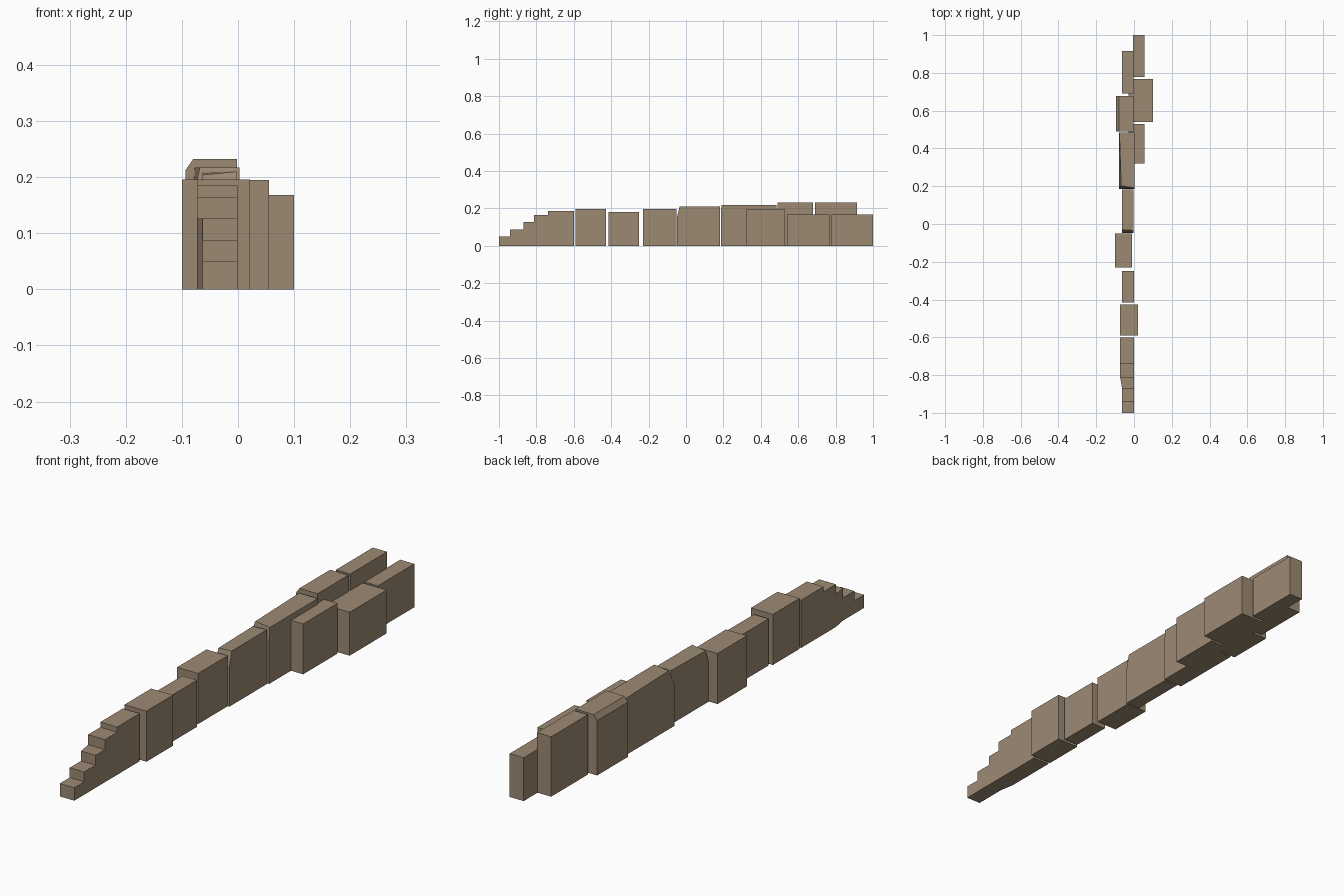
import bpy
import bmesh

cube = bpy.data.objects.get("Cube")
if cube:
    bpy.data.objects.remove(cube, do_unlink=True)

# Single stone colour
stone = bpy.data.materials.new("brown_stone")
stone.use_nodes = True
COLOUR = (0.335, 0.255, 0.175, 1)
stone.diffuse_color = COLOUR
stone.node_tree.nodes["Principled BSDF"].inputs["Base Color"].default_value = COLOUR


def finish(name, bm):
    bmesh.ops.recalc_face_normals(bm, faces=bm.faces)
    mesh = bpy.data.meshes.new(name)
    bm.to_mesh(mesh)
    bm.free()
    mesh.materials.append(stone)
    bpy.context.collection.objects.link(bpy.data.objects.new(name, mesh))


def rect(x0, x1, y0, y1, z):
    return [(x0, y0, z), (x1, y0, z), (x1, y1, z), (x0, y1, z)]


def loft(name, rings):
    """Join four-cornered rings from the ground up and cap both ends."""
    bm = bmesh.new()
    loops = [[bm.verts.new(p) for p in ring] for ring in rings]
    for low, high in zip(loops, loops[1:]):
        for i in range(4):
            j = (i + 1) % 4
            bm.faces.new((low[i], low[j], high[j], high[i]))
    bm.faces.new(loops[0][::-1])
    bm.faces.new(loops[-1])
    finish(name, bm)


# Plain rectangular wall blocks: x range, y range, height
BLOCKS = {
    "wide_front_block": (-0.073, 0.021, -0.59, -0.427, 0.196),
    "narrow_block": (-0.063, 0, -0.415, -0.25, 0.181),
    "right_offset_block": (-0.1, -0.01, -0.23, -0.05, 0.196),
    "back_right_block": (-0.063, -0.002, 0.69, 0.915, 0.232),
    "left_inner_block": (-0.03, 0.055, 0.32, 0.53, 0.195),
    "left_wide_block": (-0.03, 0.1, 0.54, 0.767, 0.168),
    "left_back_block": (-0.005, 0.055, 0.777, 1, 0.168),
}
for name, (x0, x1, y0, y1, height) in BLOCKS.items():
    loft(name, [rect(x0, x1, y0, y1, 0), rect(x0, x1, y0, y1, height)])

# Middle block with a sloped upper front
base = (-0.063, -0.003, -0.048, 0.182)
loft("middle_block", [
    rect(*base, 0), rect(*base, 0.155),
    [(-0.063, -0.03, 0.204), (-0.003, -0.034, 0.21),
     (-0.003, 0.182, 0.21), (-0.063, 0.182, 0.208)]])

# Long block with a tapering right shoulder
base = (-0.08, 0.003, 0.186, 0.484)
loft("long_block", [
    rect(*base, 0), rect(*base, 0.165),
    [(-0.068, 0.203, 0.217), (0.003, 0.19, 0.217),
     (0.003, 0.484, 0.217), (-0.077, 0.484, 0.217)]])

# Tall block with a chamfered right edge
base = (-0.094, -0.002, 0.49, 0.678)
loft("chamfered_block", [
    rect(*base, 0), rect(*base, 0.212),
    rect(-0.08, -0.002, 0.49, 0.678, 0.232)])

# Stepped front end, extruded from its side profile
starts = [-1, -0.94, -0.87, -0.813, -0.738, -0.6]
heights = [0.05, 0.088, 0.126, 0.165, 0.185]
profile = [(starts[0], 0)]
for y0, y1, z in zip(starts, starts[1:], heights):
    profile += [(y0, z), (y1, z)]
profile.append((starts[-1], 0))

bm = bmesh.new()
side = bm.faces.new([bm.verts.new((-0.073, y, z)) for y, z in profile])
extruded = bmesh.ops.extrude_face_region(bm, geom=[side])["geom"]
for v in extruded:
    if isinstance(v, bmesh.types.BMVert):
        v.co.x = -0.001
for y in starts[2:4]:
    bmesh.ops.bisect_plane(bm, geom=bm.verts[:] + bm.edges[:] + bm.faces[:],
                           dist=0.0001, plane_co=(0, y, 0), plane_no=(0, 1, 0))
# Narrow the lower steps, leaving an angled transition
for v in bm.verts:
    if v.co.x < -0.05 and v.co.y < starts[2] + 0.001:
        v.co.x = -0.063
finish("front_steps", bm)
